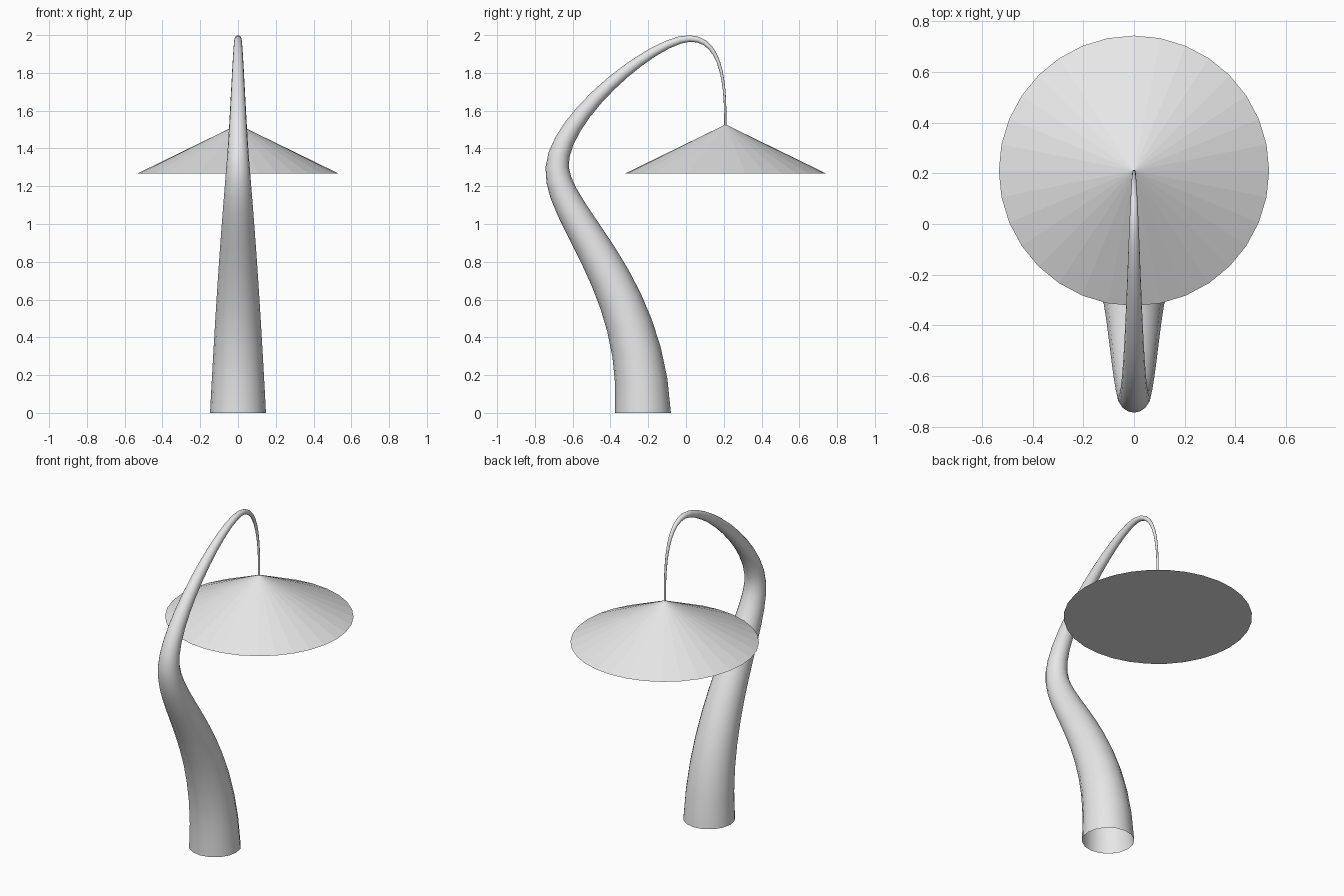
import bpy, bmesh, math
from mathutils import Vector, Matrix
from mathutils.geometry import interpolate_bezier

cube = bpy.data.objects.get("Cube")
if cube:
    bpy.data.objects.remove(cube, do_unlink=True)

GREY = (0.8, 0.8, 0.8, 1.0)
STEPS = 12
SIDES = 16

material = bpy.data.materials.new("light grey")
material.use_nodes = True
material.diffuse_color = GREY
material.node_tree.nodes["Principled BSDF"].inputs["Base Color"].default_value = GREY


def finish(name, bm, smooth):
    mesh = bpy.data.meshes.new(name)
    bm.to_mesh(mesh)
    bm.free()
    for poly in mesh.polygons:
        poly.use_smooth = smooth
    mesh.materials.append(material)
    obj = bpy.data.objects.new(name, mesh)
    bpy.context.collection.objects.link(obj)
    return obj


# Stem centre line: (y, z) knots with handles, one row per span
spans = [
    ((-0.228, 0), (-0.228, 0.70), (-0.682, 1.04), (-0.682, 1.30)),
    ((-0.682, 1.30), (-0.682, 1.56), (-0.17, 1.982), (0.02, 1.982)),
    ((0.02, 1.982), (0.21, 1.982), (0.208, 1.68), (0.208, 1.525)),
]
path = []
for span in spans:
    points = interpolate_bezier(*[Vector((0, y, z)) for y, z in span], STEPS + 1)
    path += points if not path else points[1:]

# Tapered open tube swept along the centre line
bm = bmesh.new()
rings = []
last = len(path) - 1
for i, centre in enumerate(path):
    tangent = (path[min(i + 1, last)] - path[max(i - 1, 0)]).normalized()
    if i in (0, last):
        tangent = Vector((0, 0, 1 if i == 0 else -1))
    side = Vector((1, 0, 0))
    across = tangent.cross(side)
    radius = 0.006 + 0.142 * (1 - i / last) ** 2.3
    ring = []
    for k in range(SIDES):
        a = math.tau * k / SIDES
        ring.append(bm.verts.new(centre + radius * (math.cos(a) * side + math.sin(a) * across)))
    rings.append(ring)
for low, high in zip(rings, rings[1:]):
    for k in range(SIDES):
        n = (k + 1) % SIDES
        bm.faces.new((low[k], low[n], high[n], high[k]))
finish("curved_stem", bm, True)

# Wide faceted cone shade, closed underneath
bm = bmesh.new()
bmesh.ops.create_cone(bm, cap_ends=True, segments=32, radius1=0.533, radius2=0,
                      depth=0.26, matrix=Matrix.Translation((0, 0.21, 1.397)))
bmesh.ops.remove_doubles(bm, verts=bm.verts[:], dist=0.0001)
bmesh.ops.recalc_face_normals(bm, faces=bm.faces[:])
finish("cone_shade", bm, False)
